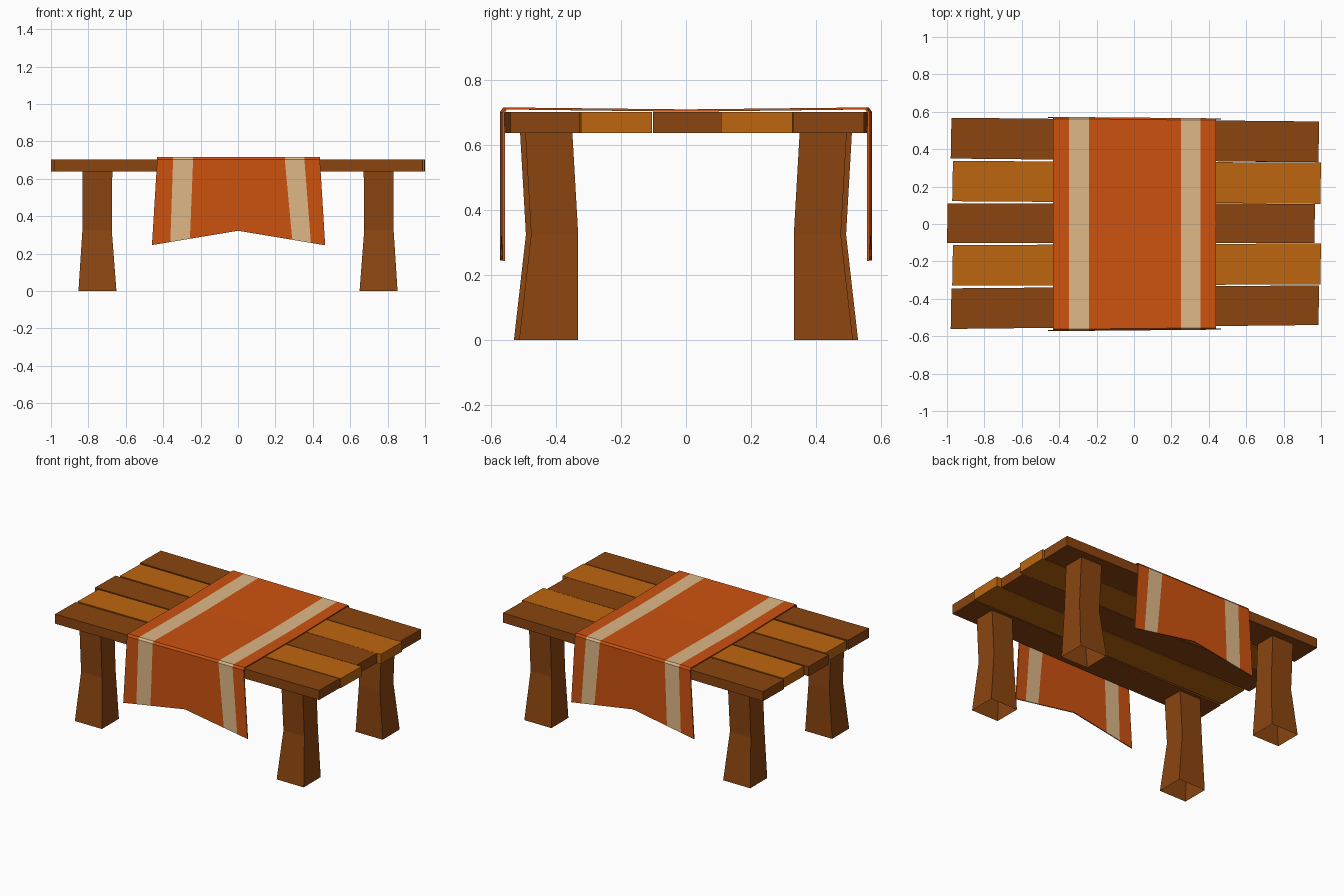
import bpy, bmesh

if "Cube" in bpy.data.objects:
    bpy.data.objects.remove(bpy.data.objects["Cube"])


def material(name, rgb):
    lin = [((c / 255 + 0.055) / 1.055) ** 2.4 for c in rgb]
    m = bpy.data.materials.new(name)
    m.diffuse_color = (*lin, 1)
    m.use_nodes = True
    m.node_tree.nodes["Principled BSDF"].inputs["Base Color"].default_value = m.diffuse_color
    return m


DARK = material("dark_wood", (139, 69, 16))
LIGHT = material("light_wood", (189, 102, 14))
ORANGE = material("orange_cloth", (204, 82, 16))
CREAM = material("cream_stripe", (222, 184, 135))


def add_object(name, bm, *mats):
    me = bpy.data.meshes.new(name)
    bm.to_mesh(me)
    bm.free()
    for m in mats:
        me.materials.append(m)
    ob = bpy.data.objects.new(name, me)
    bpy.context.collection.objects.link(ob)
    return ob


def loft(rings, caps):
    """Join four-cornered rings into a tube, optionally closed."""
    bm = bmesh.new()
    vs = [[bm.verts.new(p) for p in ring] for ring in rings]
    for a, b in zip(vs, vs[1:]):
        for i in range(4):
            j = (i + 1) % 4
            bm.faces.new((a[i], a[j], b[j], b[i]))
    if caps:
        bm.faces.new(vs[0][::-1])
        bm.faces.new(vs[-1])
    return bm


# Table top planks: left x, right x, left y range, right y range
planks = [
    (-0.98, 0.99, (0.35, 0.568), (0.33, 0.548), DARK),
    (-0.972, 1.0, (0.122, 0.337), (0.108, 0.328), LIGHT),
    (-1.0, 0.968, (-0.102, 0.11), (-0.102, 0.108), DARK),
    (-0.972, 1.0, (-0.33, -0.113), (-0.323, -0.104), LIGHT),
    (-0.98, 0.99, (-0.561, -0.344), (-0.54, -0.328), DARK),
]
for n, (x0, x1, l, r, mat) in enumerate(planks):
    corners = [(x0, l[0]), (x1 - 0.004, r[0]), (x1, r[1]), (x0 + 0.004, l[1])]
    rings = [[(x, y, z) for x, y in corners] for z in (0.638, 0.703)]
    add_object(f"plank_{n + 1}", loft(rings, True), mat)

# Legs: z, inner x, outer x, inner y, outer y (open-ended tubes)
profile = [(0, 0.65, 0.853, 0.332, 0.514),
           (0.325, 0.675, 0.832, 0.332, 0.477),
           (0.64, 0.672, 0.832, 0.35, 0.495)]
for sx, side in ((-1, "left"), (1, "right")):
    for sy, end in ((-1, "front"), (1, "back")):
        dy = 0.016 if sx < 0 else 0
        rings = []
        for z, xi, xo, yi, yo in profile:
            ring = [(xi, yi), (xo, yi), (xo, yo), (xi, yo)]
            ring = [(sx * x, sy * (y + dy), z) for x, y in ring]
            rings.append(ring if sx * sy > 0 else ring[::-1])
        add_object(f"{end}_{side}_leg", loft(rings, False), DARK)

# Table runner: a draped sheet, columns 1 and 4 are the stripes
top_x = [-0.432, -0.347, -0.24, 0, 0.25, 0.355, 0.438]
hem_x = [-0.46, -0.362, -0.257, 0, 0.29, 0.39, 0.466]
rows = [(-0.573, None), (-0.573, 0.703), (-0.563, 0.717), (0, 0.711),
        (0.563, 0.717), (0.573, 0.703), (0.573, None)]
bm = bmesh.new()
grid = []
for y, z in rows:
    line = []
    for tx, hx in zip(top_x, hem_x):
        x = hx if z is None else tx
        height = 0.322 - abs(x) * 0.167 if z is None else z
        line.append(bm.verts.new((x, y * (1 - 0.009 * (x + 0.46) / 0.573), height)))
    grid.append(line)
for a, b in zip(grid, grid[1:]):
    for c in range(6):
        f = bm.faces.new((a[c], a[c + 1], b[c + 1], b[c]))
        f.material_index = 1 if c in (1, 4) else 0
runner = add_object("table_runner", bm, ORANGE, CREAM)
thick = runner.modifiers.new("thickness", 'SOLIDIFY')
thick.thickness = 0.007
thick.offset = -1
